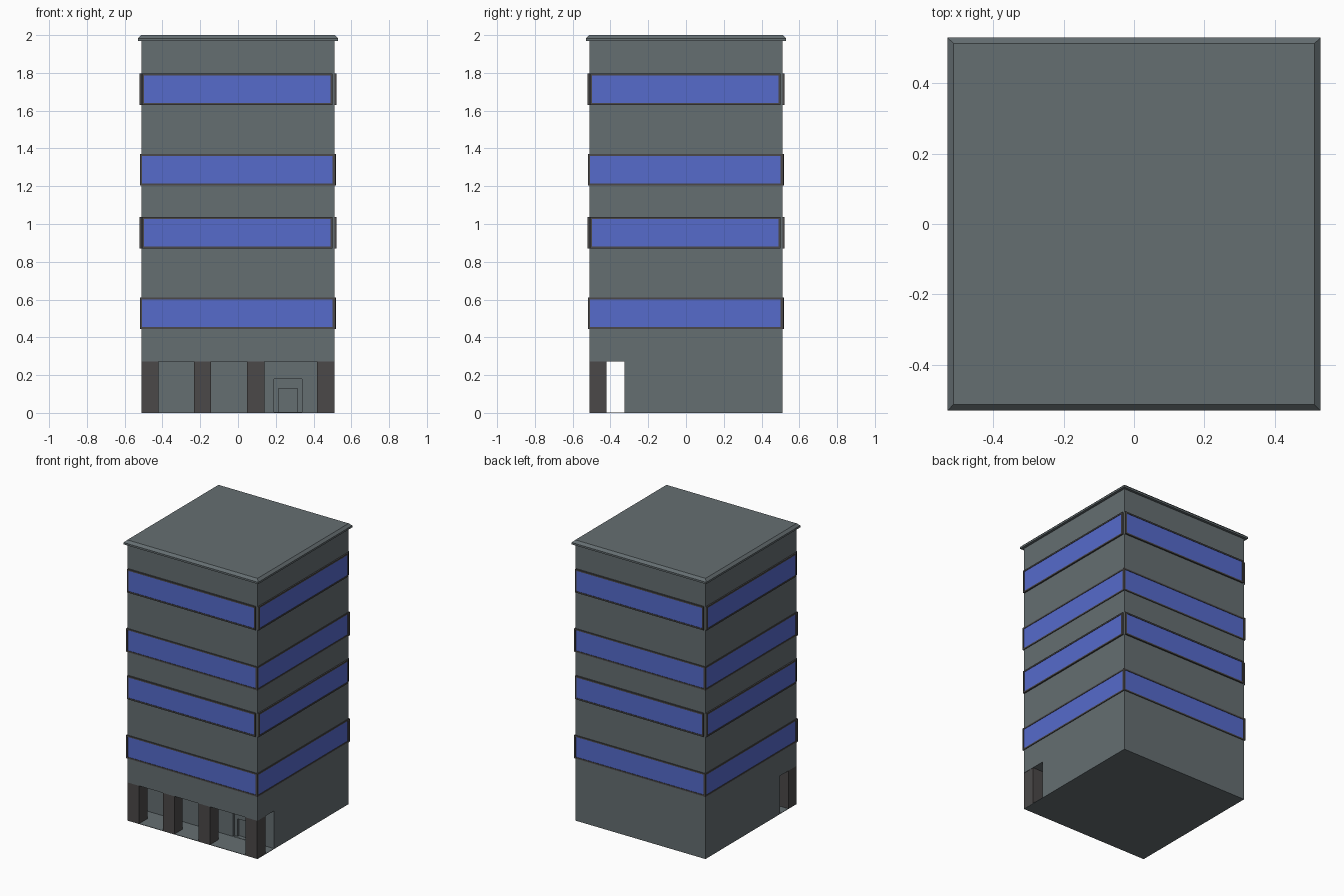
import bpy, bmesh, math
from mathutils import Matrix

if "Cube" in bpy.data.objects:
    bpy.data.objects.remove(bpy.data.objects["Cube"])


def material(name, rgb):
    m = bpy.data.materials.new(name)
    m.diffuse_color = (*rgb, 1)
    m.use_nodes = True
    m.node_tree.nodes["Principled BSDF"].inputs["Base Color"].default_value = m.diffuse_color
    return m


WALL = material("wall_grey", (0.130, 0.156, 0.166))
TRIM = material("dark_trim", (0.070, 0.066, 0.066))
GLASS = material("window_blue", (0.092, 0.145, 0.600))


def add_object(name, bm, mats):
    bmesh.ops.recalc_face_normals(bm, faces=bm.faces[:])
    me = bpy.data.meshes.new(name)
    bm.to_mesh(me)
    bm.free()
    for m in mats:
        me.materials.append(m)
    ob = bpy.data.objects.new(name, me)
    bpy.context.collection.objects.link(ob)
    return ob


def box_bm(x0, x1, y0, y1, z0, z1):
    bm = bmesh.new()
    bmesh.ops.create_cube(bm, size=1)
    for v in bm.verts:
        v.co = (x1 if v.co.x > 0 else x0,
                y1 if v.co.y > 0 else y0,
                z1 if v.co.z > 0 else z0)
    return bm


HALF = 0.512     # half width of the tower
FLOOR = 0.003    # thin slab under the open porch
PORCH_Y, PORCH_Z = -0.325, 0.272

# Tower body: side profile with the porch cut away, extruded along x
profile = [(-HALF, 0), (HALF, 0), (HALF, 1.972), (-HALF, 1.972),
           (-HALF, PORCH_Z), (PORCH_Y, PORCH_Z), (PORCH_Y, FLOOR), (-HALF, FLOOR)]
bm = bmesh.new()
face = bm.faces.new([bm.verts.new((-HALF, y, z)) for y, z in profile])
ext = bmesh.ops.extrude_face_region(bm, geom=[face])
for v in ext["geom"]:
    if isinstance(v, bmesh.types.BMVert):
        v.co.x = HALF
body = add_object("tower_body", bm, [WALL])

# Stepped door recess in the porch wall
for i, (x0, x1, z1, depth) in enumerate([(0.19, 0.34, 0.18, 0.015),
                                         (0.215, 0.315, 0.13, 0.03)]):
    cutter = add_object(f"door_cutter_{i + 1}",
                        box_bm(x0, x1, PORCH_Y - 0.05, PORCH_Y + depth, 0.005, z1), [WALL])
    cutter.hide_render = True
    cutter.hide_set(True)
    mod = body.modifiers.new(f"door_step_{i + 1}", 'BOOLEAN')
    mod.operation = 'DIFFERENCE'
    mod.solver = 'EXACT'
    mod.object = cutter

# Roof lip with a chamfered upper edge
bm = box_bm(-0.53, 0.53, -0.53, 0.53, 1.97, 2.0)
top_edges = [e for e in bm.edges if all(v.co.z > 1.99 for v in e.verts)]
bmesh.ops.bevel(bm, geom=top_edges, offset=0.017, segments=1, affect='EDGES')
add_object("roof_lip", bm, [WALL])

# Porch pillars
for i, x in enumerate([-0.466, -0.188, 0.093, 0.464]):
    add_object(f"porch_pillar_{i + 1}",
               box_bm(x - 0.046, x + 0.046, -HALF, -0.42, FLOOR, PORCH_Z), [TRIM])

# Window bands: bottom, top, half width, outer face; framed glass on every side
levels = [(0.445, 0.61, 0.515, 0.517), (0.87, 1.037, 0.505, 0.522),
          (1.203, 1.37, 0.515, 0.517), (1.63, 1.797, 0.505, 0.522)]
sides = ["front", "right", "back", "left"]
for n, (z0, z1, half, out) in enumerate(levels):
    for k, side in enumerate(sides):
        bm = box_bm(-half - 0.004, half - 0.004, -out, -0.505, z0, z1)
        bm.normal_update()
        pane = min(bm.faces, key=lambda f: f.calc_center_median().y)
        bmesh.ops.inset_region(bm, faces=[pane], thickness=0.015)
        # sink the glass slightly behind its frame
        ext = bmesh.ops.extrude_discrete_faces(bm, faces=[pane])["faces"][0]
        for v in ext.verts:
            v.co.y += 0.003
        ext.material_index = 1
        bmesh.ops.transform(bm, matrix=Matrix.Rotation(k * math.pi / 2, 4, 'Z'), verts=bm.verts[:])
        add_object(f"window_band_{n + 1}_{side}", bm, [TRIM, GLASS])
